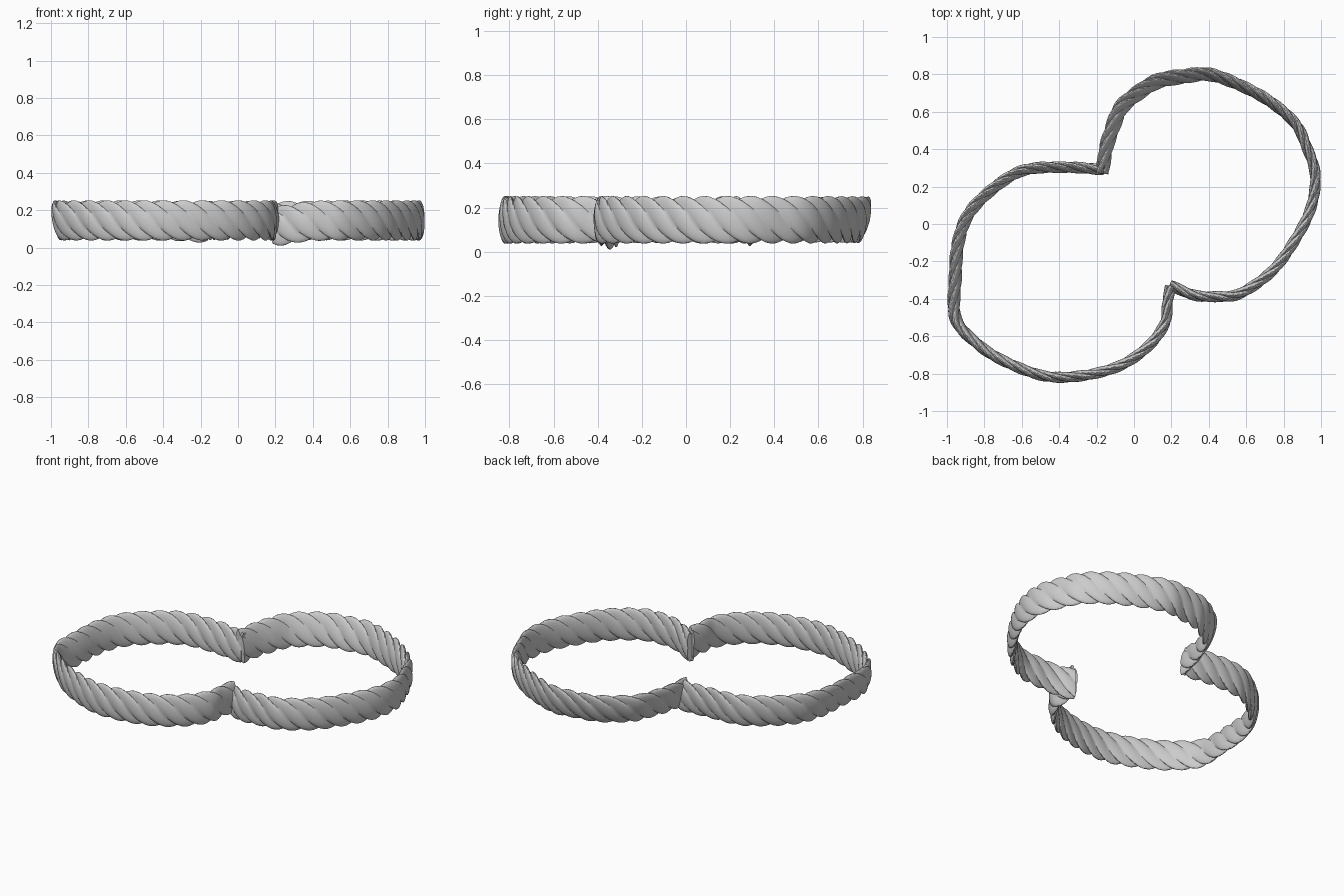
import bpy, bmesh, math
from mathutils import Vector

if "Cube" in bpy.data.objects:
    bpy.data.objects.remove(bpy.data.objects["Cube"])

HALF_H, HALF_W = 0.108, 0.030   # flattened rope section
PITCH, STRANDS = 0.42, 4        # rope lay
SIDES, STEP = 32, 0.014

# centre line points: x, y, outward lean of the rope's top (radians)
right_path = [(.19, -.325, 0), (.32, -.38, 0), (.45, -.388, 0), (.57, -.37, 0),
              (.74, -.25, 0), (.87, -.07, 0), (.95, .1, 0), (.968, .27, 0),
              (.92, .42, 0), (.86, .54, .05), (.72, .66, .1), (.55, .75, .15),
              (.4, .8, .22), (.27, .79, .28), (.13, .765, .3), (.02, .7, .3),
              (-.07, .62, .3), (-.12, .5, .28), (-.15, .4, .25), (-.17, .27, .2)]
left_path = [(-.16, .29, .05), (-.35, .303, .1), (-.58, .29, .1), (-.74, .2, .12),
             (-.88, .06, .15), (-.94, -.1, .18), (-.955, -.28, .2), (-.955, -.5, .15),
             (-.85, -.63, .08), (-.7, -.73, .05), (-.48, -.812, 0), (-.27, -.81, 0),
             (-.07, -.755, 0), (.08, -.65, 0), (.165, -.53, 0), (.178, -.43, 0),
             (.195, -.33, 0)]


def spline(pts):
    """Catmull-Rom samples of the path at a roughly even step."""
    p = [Vector(q) for q in pts]
    p = [2 * p[0] - p[1]] + p + [2 * p[-1] - p[-2]]
    out = []
    for a, b, c, d in zip(p, p[1:], p[2:], p[3:]):
        n = max(2, round((c - b).xy.length / STEP))
        for i in range(n):
            t = i / n
            out.append(0.5 * (2 * b + (c - a) * t + (2 * a - 5 * b + 4 * c - d) * t * t
                              + (3 * b - a - 3 * c + d) * t ** 3))
    return out + [p[-2]]


def rope(name, pts, dip):
    path = spline(pts)
    bm = bmesh.new()
    rings, s = [], 0.0
    for i, q in enumerate(path):
        if i:
            s += (q - path[i - 1]).xy.length
        t = (path[min(i + 1, len(path) - 1)] - path[max(i - 1, 0)]).xy.normalized()
        out = Vector((t.y, -t.x, 0))
        lean = q.z
        side = out * math.cos(lean) - Vector((0, 0, math.sin(lean)))
        up = out * math.sin(lean) + Vector((0, 0, math.cos(lean)))
        z = 0.145 - dip * math.exp(-(s / 0.15) ** 2)
        twist = -2 * math.pi * s / PITCH
        ring = []
        for k in range(SIDES):
            phi = 2 * math.pi * k / SIDES
            r = 0.76 + 0.24 * abs(math.sin(STRANDS * phi / 2)) ** 0.8
            a = phi + twist
            ring.append(bm.verts.new(Vector((q.x, q.y, z))
                                     + side * (HALF_W * r * math.cos(a))
                                     + up * (HALF_H * r * math.sin(a))))
        rings.append(ring)
    for r0, r1 in zip(rings, rings[1:]):
        for k in range(SIDES):
            j = (k + 1) % SIDES
            bm.faces.new((r0[k], r0[j], r1[j], r1[k]))
    bm.faces.new(rings[0])
    bm.faces.new(rings[-1])
    bmesh.ops.recalc_face_normals(bm, faces=bm.faces)
    me = bpy.data.meshes.new(name)
    bm.to_mesh(me)
    bm.free()
    ob = bpy.data.objects.new(name, me)
    bpy.context.collection.objects.link(ob)
    bpy.ops.object.select_all(action='DESELECT')
    ob.select_set(True)
    bpy.context.view_layer.objects.active = ob
    bpy.ops.object.shade_smooth_by_angle(angle=math.radians(35))


# two twisted rope loops meeting at the inner corners
rope("right_rope_loop", right_path, 0.03)
rope("left_rope_loop", left_path, 0.012)
